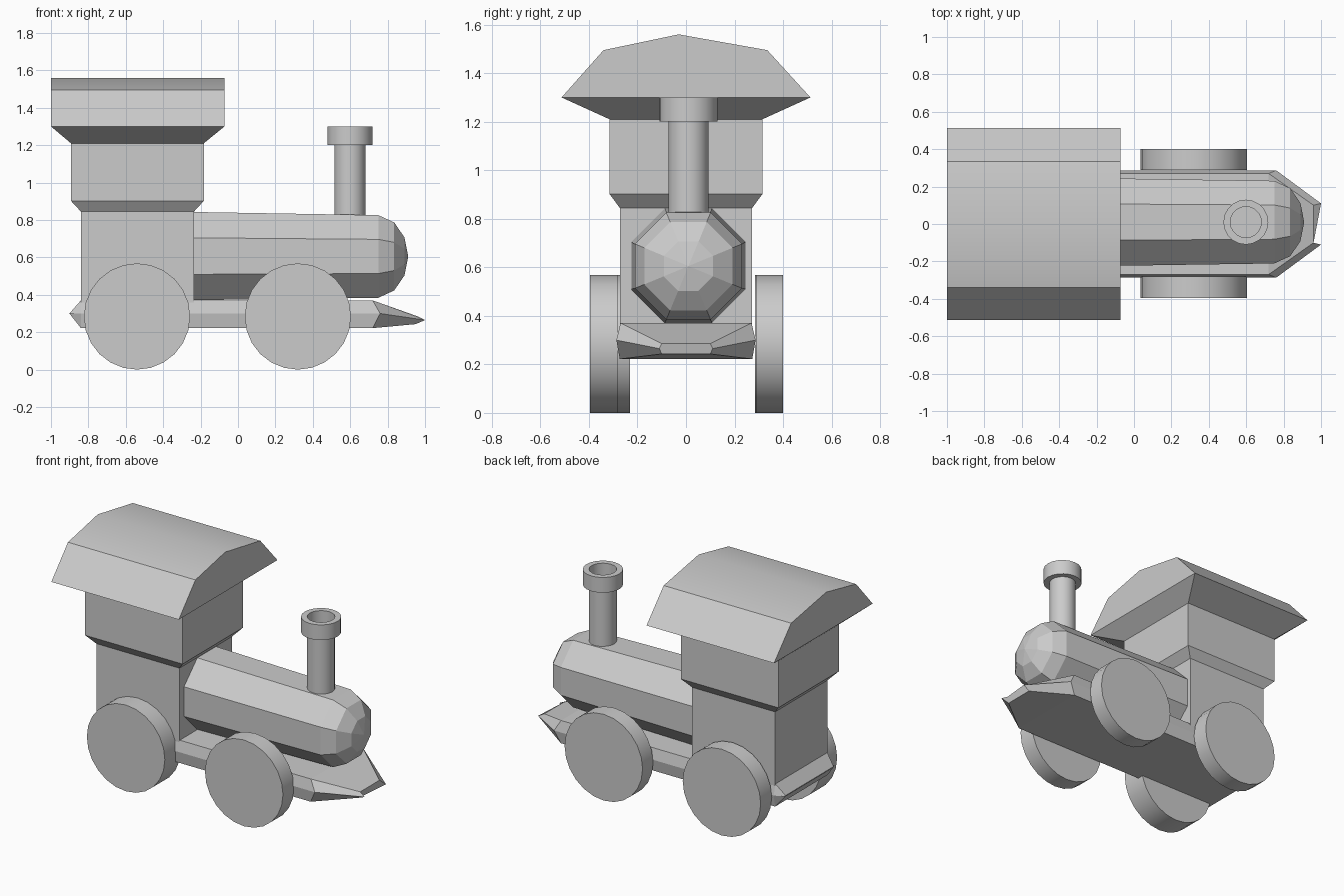
import bpy, bmesh, math

if "Cube" in bpy.data.objects:
    bpy.data.objects.remove(bpy.data.objects["Cube"])

CY = 0.01  # slight sideways offset of the boiler and chimney


def loft(name, rings, cap_start=True, cap_end=True, smooth=None):
    """Skin a list of equal-length point rings into one object."""
    bm = bmesh.new()
    vs = [[bm.verts.new(p) for p in r] for r in rings]
    n = len(rings[0])
    for a, b in zip(vs, vs[1:]):
        for i in range(n):
            j = (i + 1) % n
            bm.faces.new((a[i], a[j], b[j], b[i]))
    if cap_start:
        bm.faces.new(vs[0][::-1])
    if cap_end:
        bm.faces.new(vs[-1])
    bmesh.ops.remove_doubles(bm, verts=bm.verts, dist=0.0005)
    bmesh.ops.recalc_face_normals(bm, faces=bm.faces)
    me = bpy.data.meshes.new(name)
    bm.to_mesh(me)
    bm.free()
    ob = bpy.data.objects.new(name, me)
    bpy.context.collection.objects.link(ob)
    if smooth:
        bpy.ops.object.select_all(action='DESELECT')
        ob.select_set(True)
        bpy.context.view_layer.objects.active = ob
        bpy.ops.object.shade_smooth_by_angle(angle=math.radians(smooth))
    return ob


def rect(x0, x1, y, z):
    return [(x0, -y, z), (x1, -y, z), (x1, y, z), (x0, y, z)]


def circle(n, r, phase=0.0):
    return [(r * math.cos(phase + 2 * math.pi * i / n),
             r * math.sin(phase + 2 * math.pi * i / n)) for i in range(n)]


# Cab: stepped box flaring out to the roof eaves
loft("cab", [rect(-0.84, -0.235, 0.273, 0.222),
             rect(-0.84, -0.235, 0.273, 0.845),
             rect(-0.893, -0.183, 0.315, 0.902),
             rect(-0.893, -0.183, 0.315, 1.21),
             rect(-1.0, -0.072, 0.513, 1.30)], cap_end=False)

# Roof: faceted arch
arch = [(-0.513, 1.30), (-0.34, 1.495), (-0.03, 1.56), (0.335, 1.495), (0.513, 1.30)]
loft("roof", [[(x, y, z) for y, z in arch] for x in (-1.0, -0.072)], smooth=25)

# Boiler: tapering octagon with a domed front
loft("boiler", [[(x, CY + u, zc + v) for u, v in circle(8, r, math.pi / 8)]
                for x, r, zc in ((-0.235, 0.255, 0.607), (0.75, 0.239, 0.605),
                                 (0.835, 0.197, 0.605), (0.89, 0.11, 0.605),
                                 (0.91, 0.0, 0.605))], cap_end=False)


# Chassis: six-sided beam, ridged tail and wedge-shaped nose
def beam(top, mid, low):
    (xt, yt, zt), (xm, ym, zm), (xl, yl, zl) = top, mid, low
    return [(xt, yt, zt), (xt, -yt, zt), (xm, -ym, zm),
            (xl, -yl, zl), (xl, yl, zl), (xm, ym, zm)]


loft("chassis", [
    beam((-0.90, 0.25, 0.302), (-0.895, 0.265, 0.30), (-0.90, 0.25, 0.298)),
    beam((-0.84, 0.27, 0.37), (-0.84, 0.287, 0.30), (-0.84, 0.273, 0.222)),
    beam((0.72, 0.27, 0.37), (0.76, 0.287, 0.30), (0.72, 0.273, 0.222)),
    beam((0.96, 0.10, 0.285), (1.0, 0.11, 0.265), (0.95, 0.10, 0.243))])


# Chimney stem and hollow cap
def tube(name, steps):
    loft(name, [[(0.598 + u, CY + v, z) for u, v in circle(20, r)] for r, z in steps],
         smooth=30)


tube("chimney_stem", [(0.083, 0.72), (0.083, 1.20)])
tube("chimney_cap", [(0.083, 1.20), (0.12, 1.20), (0.12, 1.30), (0.083, 1.30), (0.083, 1.205)])

# Wheels
for name, x, y0, y1 in (("front_wheel_right", 0.32, -0.395, -0.28),
                        ("front_wheel_left", 0.32, 0.29, 0.40),
                        ("rear_wheel_right", -0.54, -0.395, -0.23),
                        ("rear_wheel_left", -0.54, 0.285, 0.40)):
    loft(name, [[(x + u, y, 0.284 + v) for u, v in circle(24, 0.284)] for y in (y0, y1)],
         smooth=30)
